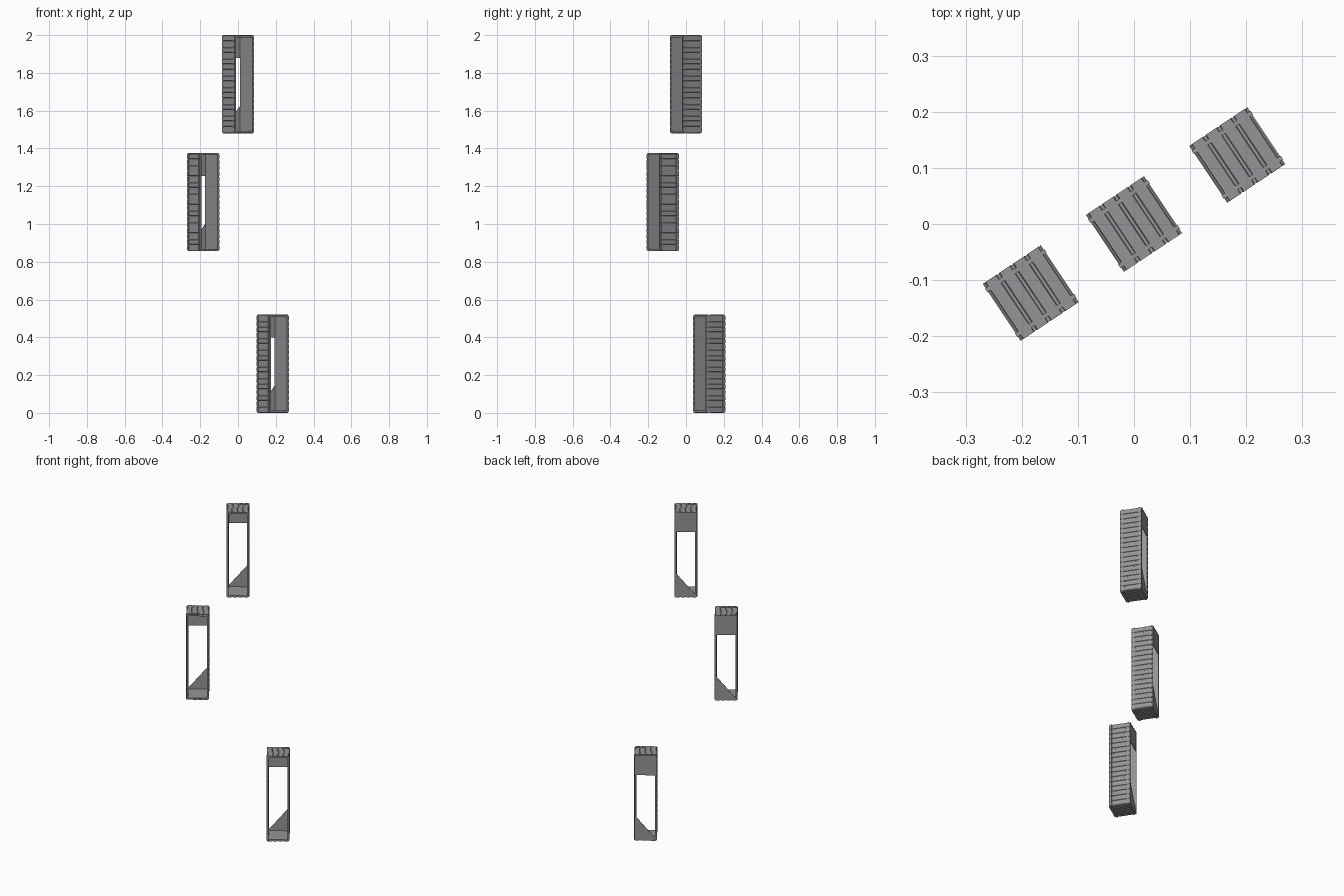
import bpy, bmesh, math
from mathutils import Matrix, Vector

if "Cube" in bpy.data.objects:
    bpy.data.objects.remove(bpy.data.objects["Cube"])

W = 0.060      # half width of the plain box shell
D = 0.061      # half depth (open ends at local +y and -y)
H = 0.2565     # half height of the plain box shell
T = 0.008      # wall thickness
RIB = 0.0022   # how far ribs stand out
BEAM = 0.0035  # how far frame hoops stand out

grey = bpy.data.materials.new("steel grey")
grey.diffuse_color = (0.30, 0.30, 0.315, 1)
grey.use_nodes = True
grey.node_tree.nodes["Principled BSDF"].inputs["Base Color"].default_value = grey.diffuse_color


def box(bm, lo, hi, taper=None):
    """Axis-aligned box; taper=(face axis, sign, run axis, amount) narrows the outer face."""
    lo, hi = Vector(lo), Vector(hi)
    mid = (lo + hi) / 2
    verts = bmesh.ops.create_cube(bm, size=1)["verts"]
    for v in verts:
        v.co = Vector(c * s for c, s in zip(v.co, hi - lo)) + mid
    if taper:
        axis, sign, run, amount = taper
        for v in verts:
            if (v.co[axis] - mid[axis]) * sign > 0:
                v.co[run] -= math.copysign(amount, v.co[run] - mid[run])


def sides(bm, inner, outer, y0, y1, half_w, half_h):
    """Four plates around the tube: left, right, bottom and top."""
    for s in (-1, 1):
        x = sorted((s * (W + inner), s * (W + outer)))
        box(bm, (x[0], y0, -half_h), (x[1], y1, half_h))
        z = sorted((s * (H + inner), s * (H + outer)))
        box(bm, (-half_w, y0, z[0]), (half_w, y1, z[1]))


def finish(name, bm):
    bmesh.ops.recalc_face_normals(bm, faces=bm.faces)
    me = bpy.data.meshes.new(name)
    bm.to_mesh(me)
    bm.free()
    me.materials.append(grey)
    return me


# Shell: open-ended square tube
bm = bmesh.new()
sides(bm, -T, 0, -D + 0.001, D - 0.001, W - T, H)
shell = finish("shell", bm)

# Ribs: corrugation strips wrapping all four walls
bm = bmesh.new()
for s in (-1, 1):
    for axis, run, half, count in ((0, 2, H, 17), (2, 0, W, 4)):
        base = W if axis == 0 else H
        pitch = 2 * half / count
        for i in range(count):
            c = -half + pitch * (i + 0.5)
            a = sorted((s * (base - 0.001), s * (base + RIB)))
            lo, hi = [0, -D, 0], [0, D, 0]
            lo[axis], hi[axis] = a
            lo[run], hi[run] = c - pitch * 0.43, c + pitch * 0.43
            box(bm, lo, hi, (axis, s, run, 0.002))
ribs = finish("ribs", bm)

# Frame: two raised hoops near the open ends
bm = bmesh.new()
for y in (-0.048, 0.048):
    sides(bm, -0.001, BEAM, y - 0.004, y + 0.004, W + 0.001, H + 0.001)
frame = finish("frame", bm)

# End panels: upper plate and lower triangular gusset, both at local +y
bm = bmesh.new()
w = W - T + 0.001
y0, y1 = D - 0.004, D - 0.001
box(bm, (-w, y0, H - 0.118), (w, y1, H - 0.004))
profile = [(-w, -H + T - 0.001), (w, -H + T - 0.001), (w, -H + 0.142), (-w, -H + 0.015)]
f = bm.faces.new([bm.verts.new((x, y0, z)) for x, z in profile])
ext = bmesh.ops.extrude_face_region(bm, geom=[f])
for v in ext["geom"]:
    if isinstance(v, bmesh.types.BMVert):
        v.co.y = y1
panels = finish("end_panels", bm)

# Three identical open boxes on a diagonal line
places = {"upper": (0, 0, 1.74), "middle": (-0.184, -0.123, 1.116), "lower": (0.184, 0.123, 0.26)}
for label, pos in places.items():
    for me in (shell, ribs, frame, panels):
        ob = bpy.data.objects.new(f"{label}_{me.name}", me)
        ob.matrix_world = Matrix.Translation(pos) @ Matrix.Rotation(math.radians(33.7), 4, 'Z')
        bpy.context.collection.objects.link(ob)
